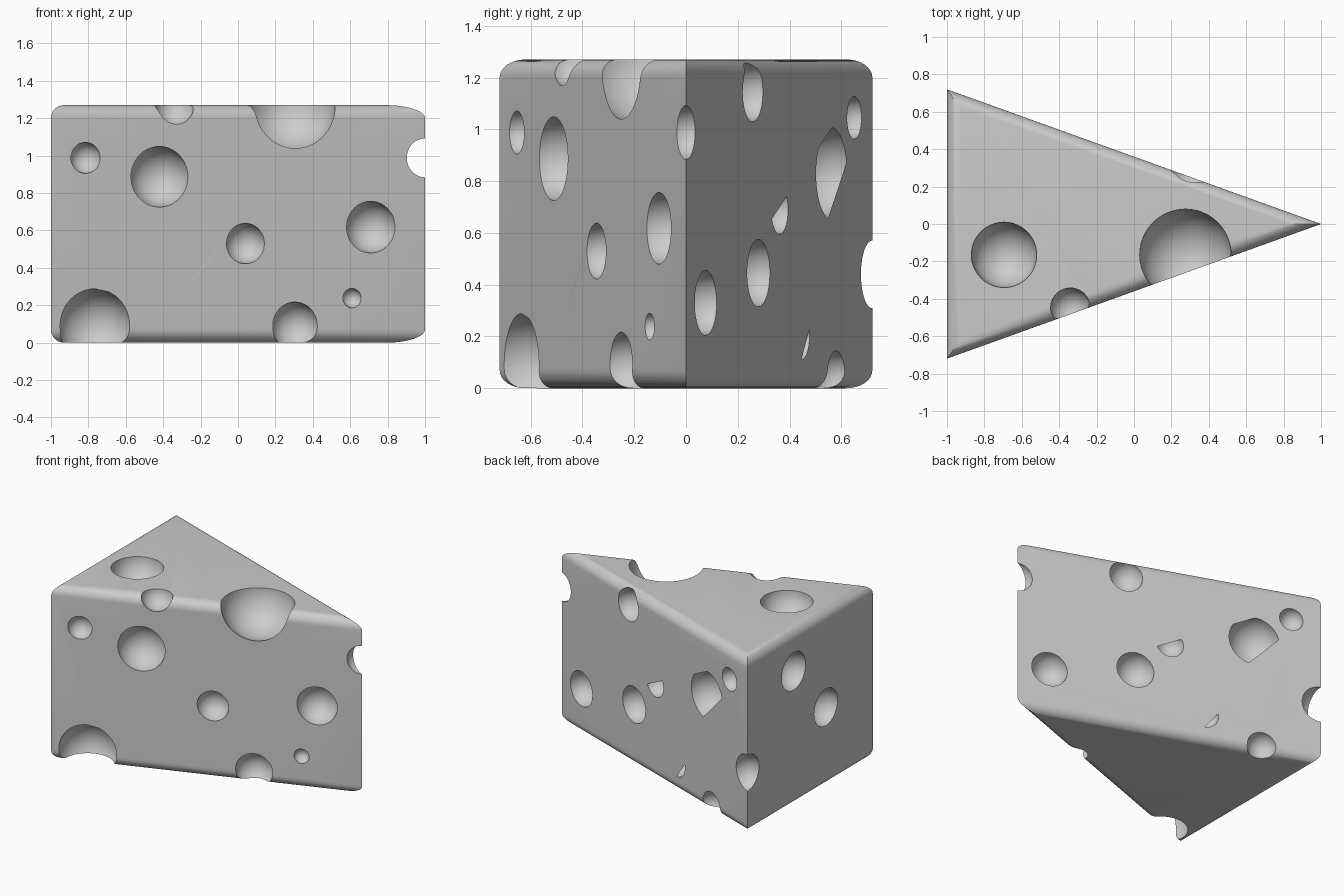
import bpy, bmesh, math

if "Cube" in bpy.data.objects:
    bpy.data.objects.remove(bpy.data.objects["Cube"])

W, H, R, SEG = 0.72, 1.27, 0.07, 8      # half width, height, edge rounding
SLOPE = W / 2
LEG = math.hypot(2, W)
IN_R = 2 * (2 * W) / (2 * W + 2 * LEG)  # inradius of the triangular plan
IN_X = -1 + IN_R


def mesh_object(name, bm):
    me = bpy.data.meshes.new(name)
    bm.to_mesh(me)
    bm.free()
    ob = bpy.data.objects.new(name, me)
    bpy.context.collection.objects.link(ob)
    return ob


# Wedge body: stacked triangles, inset towards the incentre for rounded rims
rings = []
for i in range(SEG + 1):
    a = math.pi / 2 * (1 - i / SEG)
    rings.append((R * (1 - math.cos(a)), R * (1 - math.sin(a))))
rings += [(d, H - z) for d, z in reversed(rings)]
bm = bmesh.new()
loops = []
for d, z in rings:
    k = 1 - d / IN_R
    loops.append([bm.verts.new((IN_X + (x - IN_X) * k, y * k, z))
                  for x, y in ((-1, -W), (1, 0), (-1, W))])
for lo, hi in zip(loops, loops[1:]):
    for j in range(3):
        n = (j + 1) % 3
        bm.faces.new((lo[j], lo[n], hi[n], hi[j]))
bm.faces.new(loops[0][::-1])
bm.faces.new(loops[-1])
bmesh.ops.recalc_face_normals(bm, faces=bm.faces)
wedge = mesh_object("cheese_wedge", bm)

# Holes as x, y, z, radius: rims, top, cut tip, back corner, flat end
holes = [(0.275, -0.165, 1.267, 0.245), (-0.34, -0.448, 1.27, 0.106),
         (-0.695, -0.165, H, 0.175), (1, 0, 0.988, 0.104),
         (-1, W, 0.44, 0.131), (-1, 0.19, 0.98, 0.137),
         (-1, -0.18, 0.577, 0.134)]
# Front side holes as x, z, radius
for x, z, r in ((-0.815, 0.988, 0.083), (-0.42, 0.887, 0.162),
                (0.04, 0.53, 0.108), (0.71, 0.618, 0.138),
                (-0.26, 0.25, 0.074), (0.61, 0.238, 0.052),
                (-0.765, 0.09, 0.198), (0.305, 0.09, 0.127)):
    holes.append((x, -SLOPE * (1 - x), z, r))
# Back side holes as y, z, radius
for y, z, r in ((0.076, 0.33, 0.125), (0.28, 0.445, 0.13),
                (0.362, 0.69, 0.095), (0.258, 1.145, 0.115),
                (0.445, 1.045, 0.095), (0.65, 1.045, 0.082),
                (0.562, 0.83, 0.177), (0.445, 0.205, 0.096),
                (0.58, 0.045, 0.1)):
    holes.append((1 - y / SLOPE, y, z, r))

bm = bmesh.new()
for x, y, z, r in holes:
    ball = bmesh.ops.create_uvsphere(bm, u_segments=48, v_segments=25, radius=r)
    bmesh.ops.translate(bm, verts=ball["verts"], vec=(x, y, z))
cutter = mesh_object("hole_cutter", bm)
cutter.hide_render = True

# Carve the holes and smooth the result
bpy.context.view_layer.objects.active = wedge
wedge.select_set(True)
mod = wedge.modifiers.new("holes", 'BOOLEAN')
mod.operation = 'DIFFERENCE'
mod.solver = 'EXACT'
mod.object = cutter
bpy.ops.object.modifier_apply(modifier=mod.name)
bpy.data.objects.remove(cutter, do_unlink=True)
bpy.ops.object.shade_smooth_by_angle(angle=math.radians(30))
